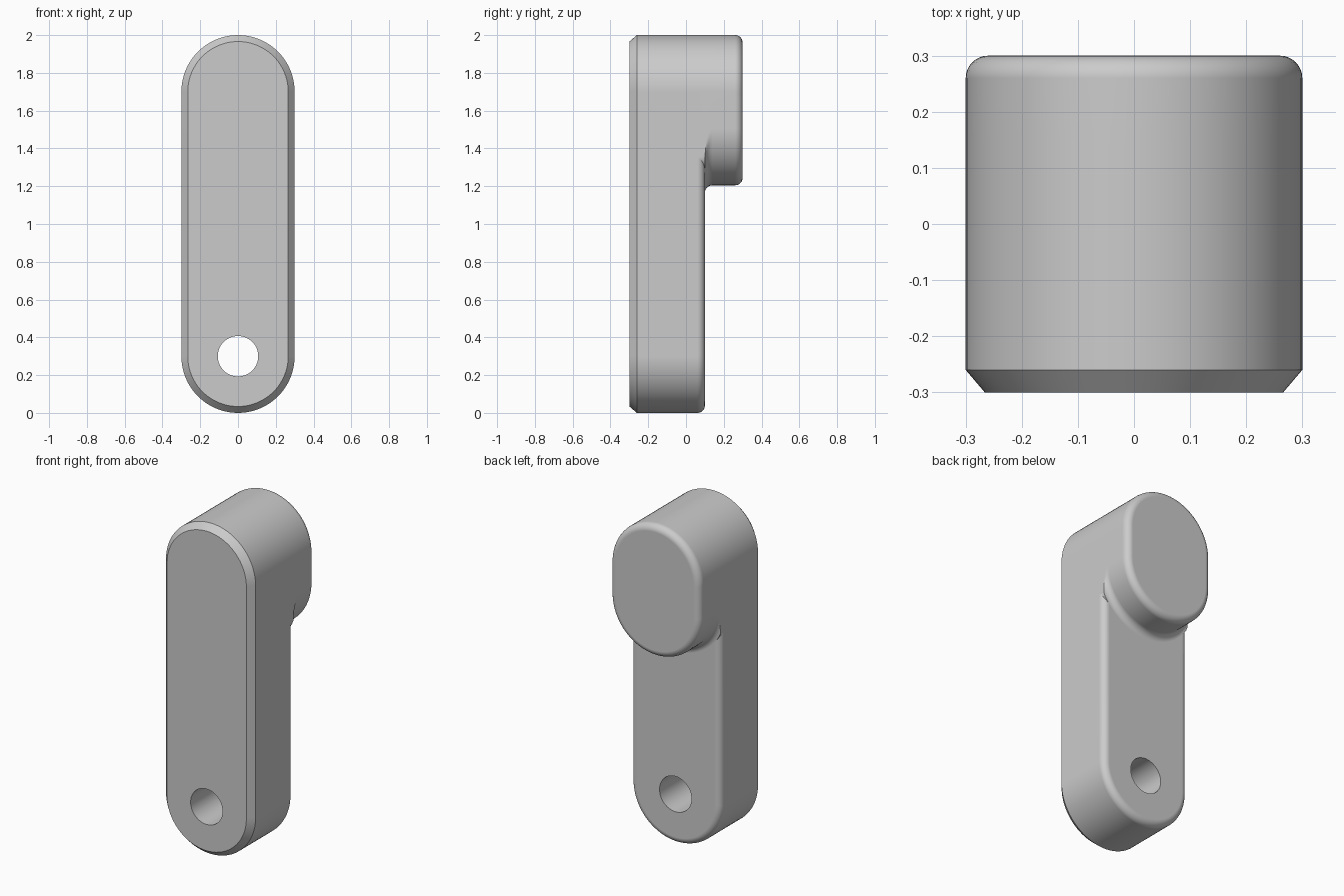
import bpy, bmesh
from math import sin, cos, pi

R = 0.3            # half width of the arm
LOW, MID, TOP = 0.3, 1.505, 1.7   # arc centre heights
SEG = 40           # steps in each half circle
ROUND = 0.04
STEPS = 8

cube = bpy.data.objects.get("Cube")
if cube:
    bpy.data.objects.remove(cube, do_unlink=True)

grey = bpy.data.materials.new("plain grey")
grey.use_nodes = True
tone = (0.6, 0.6, 0.6, 1)
grey.diffuse_color = tone
grey.node_tree.nodes["Principled BSDF"].inputs["Base Color"].default_value = tone


def slot_ring(y, r_top, r_bottom, low):
    """Slot outline; the lower arc may flare but never leaves the arm's width."""
    pts = []
    for centre, r, start in ((TOP, r_top, 0), (low, r_bottom, pi)):
        for i in range(SEG + 1):
            a = start + pi * i / SEG
            x = max(-R, min(R, r * cos(a)))
            pts.append((x, y, centre + r * sin(a)))
    return pts


def loft(name, rings):
    bm = bmesh.new()
    loops = [[bm.verts.new(p) for p in ring] for ring in rings]
    n = len(loops[0])
    for a, b in zip(loops, loops[1:]):
        for i in range(n):
            j = (i + 1) % n
            bm.faces.new((a[i], a[j], b[j], b[i]))
    bm.faces.new(loops[0][::-1])
    bm.faces.new(loops[-1])
    bmesh.ops.remove_doubles(bm, verts=bm.verts, dist=1e-6)
    bmesh.ops.recalc_face_normals(bm, faces=bm.faces)
    mesh = bpy.data.meshes.new(name)
    bm.to_mesh(mesh)
    bm.free()
    mesh.materials.append(grey)
    obj = bpy.data.objects.new(name, mesh)
    bpy.context.collection.objects.link(obj)
    return obj


def rounded_end(y):
    """Depth and radius pairs of a quarter round ending at depth y."""
    arcs = [pi / 2 * i / STEPS for i in range(STEPS + 1)]
    return [(y - ROUND + ROUND * sin(a), R - ROUND + ROUND * cos(a)) for a in arcs]


# Long arm: chamfered front edge, rounded back edge
profile = [(-0.3, R - 0.034), (-0.26, R)] + rounded_end(0.1)
arm = loft("lever_arm", [slot_ring(y, r, r, LOW) for y, r in profile])

# Raised pad: flared fillet at its foot, rounded back edge
rings = [slot_ring(0.1 - ROUND, R, R + ROUND, MID)]
for i in range(STEPS + 1):
    a = pi / 2 * i / STEPS
    rings.append(slot_ring(0.1 + ROUND * (1 - cos(a)), R, R + ROUND * (1 - sin(a)), MID))
rings += [slot_ring(y, r, r, MID) for y, r in rounded_end(0.3)]
pad = loft("raised_pad", rings)

# Through hole cutter
bpy.ops.mesh.primitive_cylinder_add(vertices=64, radius=0.107, depth=1,
                                    location=(0, 0, LOW), rotation=(pi / 2, 0, 0))
cutter = bpy.context.object
cutter.name = "hole_cutter"
cutter.hide_render = True
cutter.data.materials.append(grey)

# Join the parts, cut the hole and shade
bpy.ops.object.select_all(action='DESELECT')
arm.select_set(True)
bpy.context.view_layer.objects.active = arm
for other, operation in ((pad, 'UNION'), (cutter, 'DIFFERENCE')):
    mod = arm.modifiers.new(operation.lower(), 'BOOLEAN')
    mod.object, mod.operation, mod.solver = other, operation, 'EXACT'
    bpy.ops.object.modifier_apply(modifier=mod.name)
    bpy.data.objects.remove(other, do_unlink=True)
bpy.ops.object.shade_smooth_by_angle(angle=pi / 6)
weighted = arm.modifiers.new("even_shading", 'WEIGHTED_NORMAL')
weighted.keep_sharp = True
